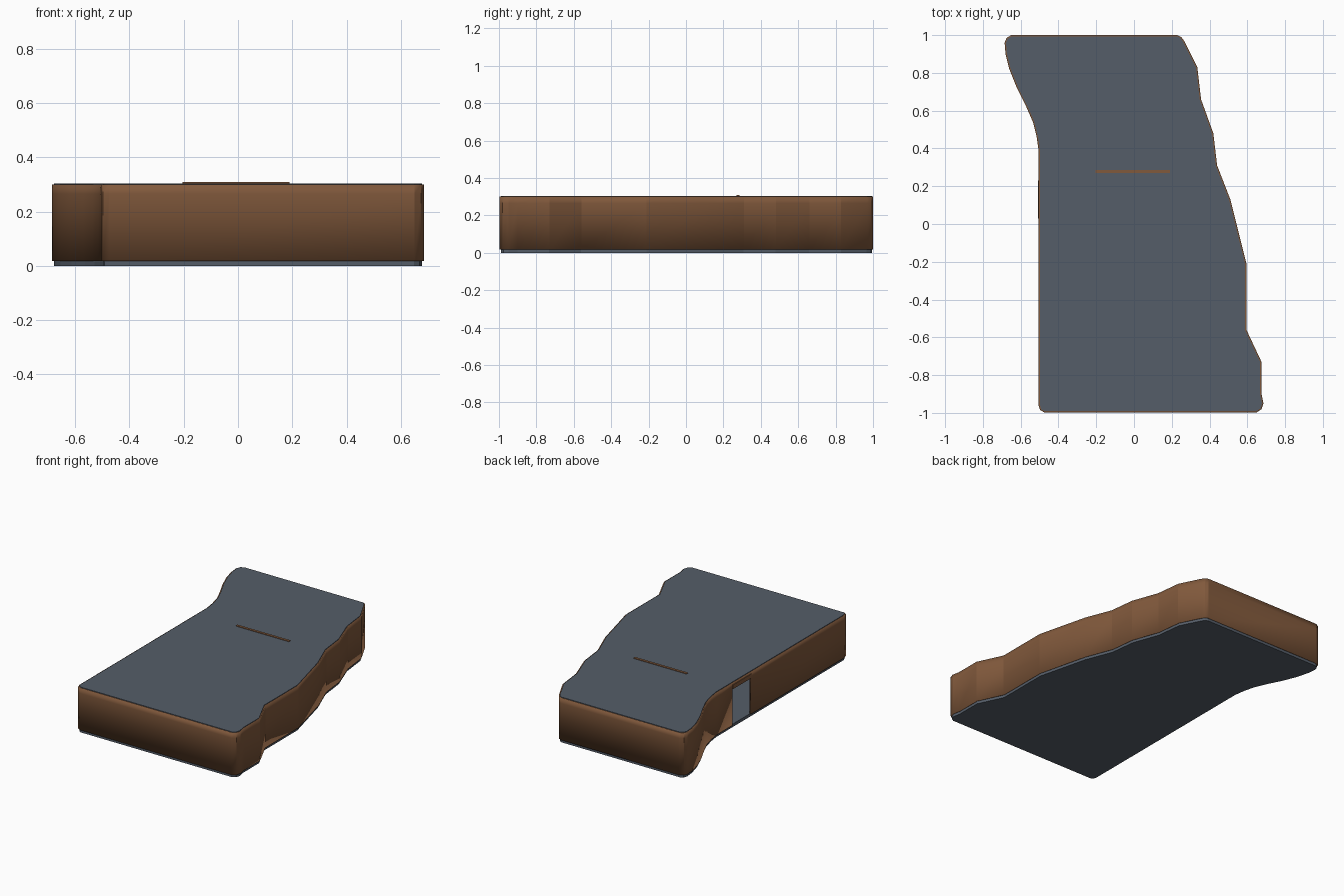
import bpy, bmesh
from mathutils import Vector

cube = bpy.data.objects.get("Cube")
if cube:
    bpy.data.objects.remove(cube, do_unlink=True)


def material(name, rgb):
    mat = bpy.data.materials.new(name)
    mat.use_nodes = True
    mat.diffuse_color = (*rgb, 1)
    mat.node_tree.nodes["Principled BSDF"].inputs["Base Color"].default_value = (*rgb, 1)
    return mat


BROWN = material("wall brown", (0.22, 0.10, 0.045))
SLATE = material("slate grey", (0.09, 0.11, 0.14))

# Plan of the walls, counter-clockwise, with the doorway on the straight side
DOOR_BACK, DOOR_FRONT = 0.23, 0.03
STRAIGHT = -0.505
PLAN = [Vector(p) for p in (
    (-0.475, -0.997), (0.65, -0.997), (0.675, -0.98), (0.685, -0.95),
    (0.675, -0.9), (0.675, -0.73), (0.595, -0.56), (0.595, -0.21),
    (0.51, 0.13), (0.44, 0.31), (0.42, 0.48), (0.355, 0.66),
    (0.335, 0.83), (0.265, 0.97), (0.25, 0.99), (0.23, 1),
    (-0.65, 1), (-0.675, 0.985), (-0.685, 0.96), (-0.68, 0.9),
    (-0.66, 0.82), (-0.62, 0.72), (-0.57, 0.62), (-0.535, 0.54),
    (-0.515, 0.46), (STRAIGHT, 0.39), (STRAIGHT, DOOR_BACK),
    (STRAIGHT, DOOR_FRONT), (STRAIGHT, -0.96), (-0.497, -0.985))]


def finish(name, bm, mat):
    bmesh.ops.recalc_face_normals(bm, faces=bm.faces) if name != "outer_wall" else None
    mesh = bpy.data.meshes.new(name)
    bm.to_mesh(mesh)
    bm.free()
    mesh.materials.append(mat)
    obj = bpy.data.objects.new(name, mesh)
    bpy.context.collection.objects.link(obj)
    return obj


def inset(points, d):
    out = []
    for i, p in enumerate(points):
        a = (p - points[i - 1]).normalized()
        b = (points[(i + 1) % len(points)] - p).normalized()
        t = (a + b).normalized()
        out.append(p + Vector((-t.y, t.x)) * d)
    return out


def slab(name, points, low, high, mat):
    bm = bmesh.new()
    face = bm.faces.new([bm.verts.new((p.x, p.y, low)) for p in points])
    top = bmesh.ops.extrude_face_region(bm, geom=[face], use_keep_orig=True)["geom"]
    bmesh.ops.translate(bm, vec=(0, 0, high - low),
                        verts=[v for v in top if isinstance(v, bmesh.types.BMVert)])
    return finish(name, bm, mat)


def box(name, low, high, mat):
    corners = [Vector(c) for c in ((low[0], low[1]), (high[0], low[1]),
                                   (high[0], high[1]), (low[0], high[1]))]
    return slab(name, corners, low[2], high[2], mat)


# Floor and ceiling sit just inside the wall line
edge = inset(PLAN, 0.007)
slab("floor", edge, 0, 0.02, SLATE)
slab("ceiling", edge, 0.296, 0.304, SLATE)

# Outer wall with an open doorway
bm = bmesh.new()
rows = [[bm.verts.new((p.x, p.y, z)) for p in PLAN] for z in (0.018, 0.265, 0.3)]
for level in range(2):
    for i in range(len(PLAN)):
        j = (i + 1) % len(PLAN)
        if level == 0 and PLAN[i].y == PLAN[26].y and PLAN[i].x == PLAN[26].x:
            continue
        low, high = rows[level], rows[level + 1]
        bm.faces.new((low[i], low[j], high[j], high[i]))
wall = finish("outer_wall", bm, BROWN)
solid = wall.modifiers.new("thickness", "SOLIDIFY")
solid.thickness = 0.012
solid.offset = -1
bpy.context.view_layer.objects.active = wall
wall.select_set(True)
bpy.ops.object.shade_smooth_by_angle(angle=0.2)

# Lintel over the doorway and the free-standing inner wall
box("door_lintel", (STRAIGHT - 0.004, DOOR_FRONT, 0.262),
    (STRAIGHT + 0.016, DOOR_BACK, 0.29), BROWN)
box("inner_wall", (-0.205, 0.27, 0.018), (0.19, 0.287, 0.308), BROWN)
